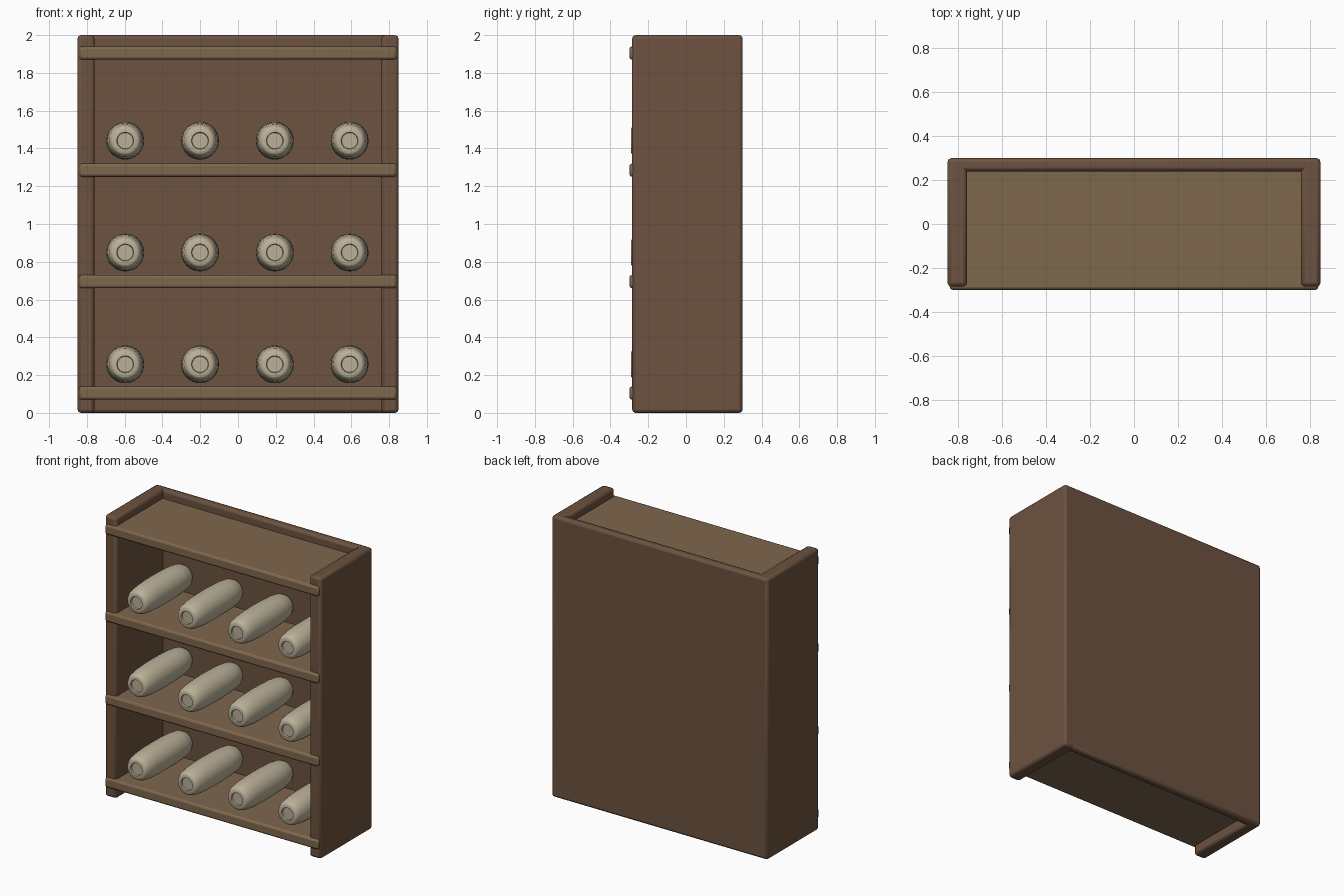
import bpy, bmesh, math

cube = bpy.data.objects.get("Cube")
if cube:
    bpy.data.objects.remove(cube, do_unlink=True)


def material(name, rgb):
    mat = bpy.data.materials.new(name)
    mat.use_nodes = True
    mat.diffuse_color = (*rgb, 1)
    mat.node_tree.nodes["Principled BSDF"].inputs["Base Color"].default_value = (*rgb, 1)
    return mat


frame_wood = material("frame wood", (0.15, 0.085, 0.05))
shelf_wood = material("shelf wood", (0.21, 0.135, 0.075))
cream = material("cream", (0.50, 0.44, 0.32))


def finish(obj, mat, angle):
    obj.data.materials.append(mat)
    bpy.ops.object.select_all(action='DESELECT')
    obj.select_set(True)
    bpy.context.view_layer.objects.active = obj
    bpy.ops.object.shade_smooth_by_angle(angle=math.radians(angle))


def board(name, low, high, mat, bevel=0.018):
    """Bevelled box between two opposite corners."""
    bpy.ops.mesh.primitive_cube_add(size=1, location=[(a + b) / 2 for a, b in zip(low, high)])
    obj = bpy.context.object
    obj.name = name
    obj.scale = [b - a for a, b in zip(low, high)]
    bpy.ops.object.transform_apply(location=False, rotation=False, scale=True)
    mod = obj.modifiers.new("Rounded edges", 'BEVEL')
    mod.width = bevel
    mod.segments = 2
    finish(obj, mat, 35)


# Carcass
board("left_side", (0.76, -0.285, 0), (0.85, 0.30, 2), frame_wood)
board("right_side", (-0.85, -0.285, 0), (-0.76, 0.30, 2), frame_wood)
board("back_panel", (-0.85, 0.24, 0), (0.85, 0.30, 2), frame_wood)

# Shelves
for i, z in enumerate((0.105, 0.695, 1.285, 1.905)):
    board(f"shelf_{i + 1}", (-0.84, -0.30, z - 0.035), (0.84, 0.29, z + 0.035), shelf_wood, 0.014)

# Rolled scroll: half profile (radius, distance from middle), mirrored and spun
half = [(0, 0.255), (0.042, 0.255), (0.045, 0.266), (0.066, 0.266), (0.074, 0.26),
        (0.086, 0.235), (0.095, 0.17), (0.099, 0.09), (0.1, 0)]
profile = [(r, -y) for r, y in half] + [(r, y) for r, y in reversed(half[:-1])]
bm = bmesh.new()
verts = [bm.verts.new((r, y, 0)) for r, y in profile]
edges = [bm.edges.new(pair) for pair in zip(verts, verts[1:])]
bmesh.ops.spin(bm, geom=verts + edges, cent=(0, 0, 0), axis=(0, 1, 0),
               angle=math.tau, steps=32)
bmesh.ops.remove_doubles(bm, verts=bm.verts, dist=0.0001)
bmesh.ops.recalc_face_normals(bm, faces=bm.faces)
scroll_mesh = bpy.data.meshes.new("scroll")
bm.to_mesh(scroll_mesh)
bm.free()

# Four scrolls on each of the three lower shelves
scrolls = []
for row in range(3):
    for col in range(4):
        obj = bpy.data.objects.new(f"scroll_{row + 1}_{col + 1}", scroll_mesh)
        obj.location = (-0.597 + col * 0.396, -0.024, 0.257 + row * 0.592)
        bpy.context.collection.objects.link(obj)
        scrolls.append(obj)
finish(scrolls[0], cream, 40)
